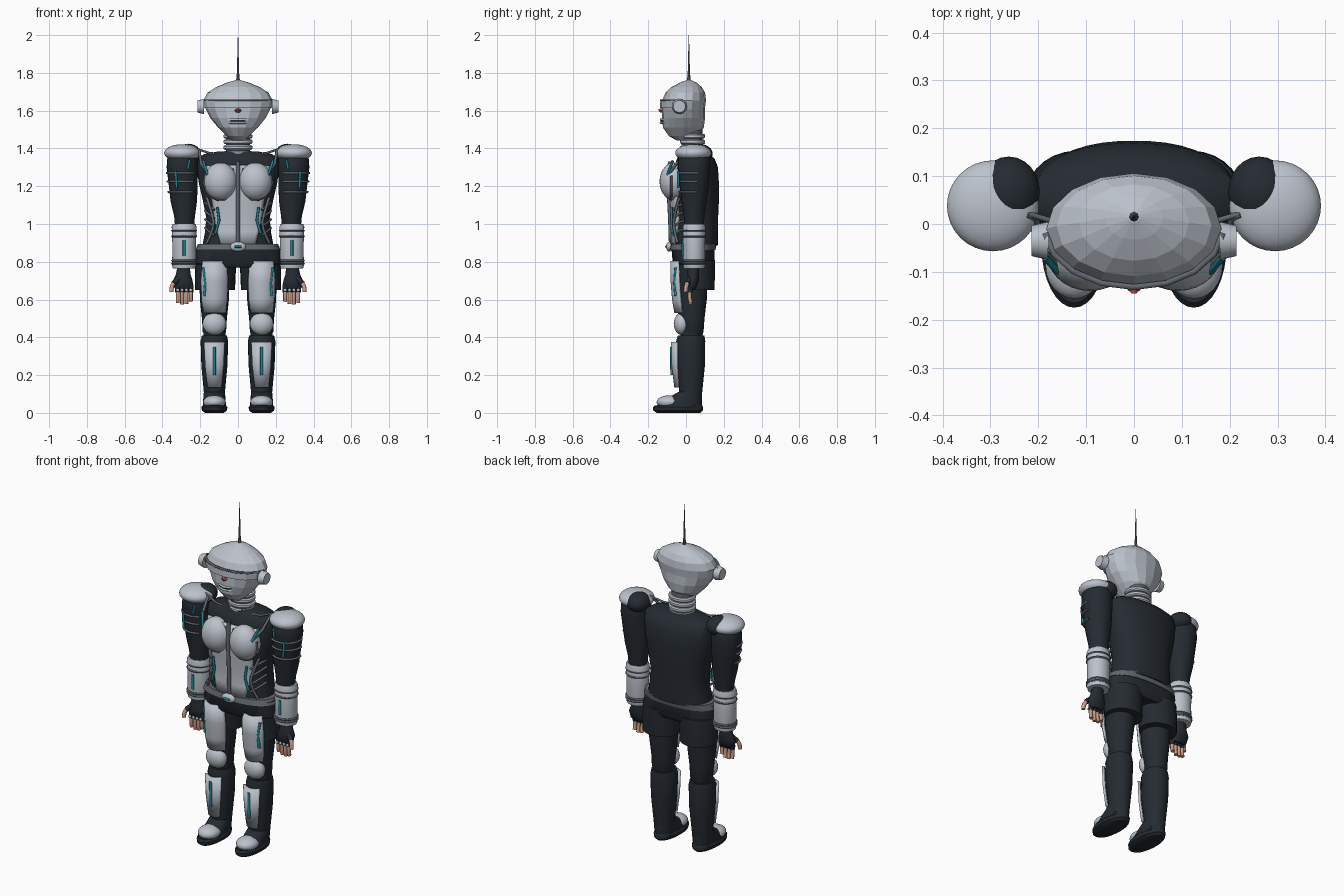
import bpy, bmesh, math
from mathutils import Vector

def mat(name, c):
    m = bpy.data.materials.new(name)
    m.diffuse_color = (*c, 1)
    return m
DARK = mat("dark_suit", (.018, .024, .031))
MID = mat("trim", (.12, .135, .16))
LIGHT = mat("armour", (.5, .54, .6))
CYAN = mat("glow", (.01, .25, .32))
SKIN = mat("skin", (.62, .33, .23))
RED = mat("red", (.6, .1, .1))

def finish(bm, name, m, smooth=True):
    bmesh.ops.recalc_face_normals(bm, faces=bm.faces)
    me = bpy.data.meshes.new(name)
    bm.to_mesh(me)
    bm.free()
    me.materials.append(m)
    if smooth:
        me.shade_smooth()
        me.set_sharp_from_angle(angle=math.radians(38))
    ob = bpy.data.objects.new(name, me)
    bpy.context.collection.objects.link(ob)
    return ob

def section(r, t, n):
    z, cx, cy, rx, ry = r[:5]
    s, c = math.sin(t), math.cos(t)
    f = (abs(s)**n + abs(c)**n) ** (-1/n)
    return (cx + rx*s*f, cy - ry*c*f, z)

def skin_rows(bm, rows, closed):
    k = len(rows[0])
    for a, b in zip(rows, rows[1:]):
        for i in range(k if closed else k-1):
            j = (i+1) % k
            bm.faces.new((a[i], a[j], b[j], b[i]))

# closed body: rings are (z, cx, cy, rx, ry)
def loft(name, rings, m, seg=28, n=2, smooth=True):
    bm = bmesh.new()
    rows = [[bm.verts.new(section(r, 2*math.pi*i/seg, n)) for i in range(seg)] for r in rings]
    skin_rows(bm, rows, True)
    bm.faces.new(rows[0])
    bm.faces.new(rows[-1])
    return finish(bm, name, m, smooth)

# curved front panel: rings add a half angle
def plate(name, rings, m, thick=.016, seg=12, n=2, turn=0, smooth=True):
    bm = bmesh.new()
    rows = [[bm.verts.new(section(r, turn + r[5]*(2*i/seg-1), n)) for i in range(seg+1)] for r in rings]
    skin_rows(bm, rows, False)
    ob = finish(bm, name, m, smooth)
    s = ob.modifiers.new("thickness", "SOLIDIFY")
    s.thickness, s.offset = thick, 0
    return ob

def ball(name, loc, r, m, seg=24):
    bm = bmesh.new()
    bmesh.ops.create_uvsphere(bm, u_segments=seg, v_segments=seg//2, radius=1)
    for v in bm.verts:
        v.co = Vector([loc[i] + v.co[i]*r[i] for i in range(3)])
    return finish(bm, name, m)

# round bar along a path
def bar(name, pts, r, m, smooth_path=False):
    cu = bpy.data.curves.new(name, "CURVE")
    cu.dimensions = "3D"
    cu.bevel_depth, cu.bevel_resolution, cu.use_fill_caps = r, 2, True
    sp = cu.splines.new("NURBS" if smooth_path else "POLY")
    sp.points.add(len(pts)-1)
    for p, q in zip(sp.points, pts):
        p.co = (*q, 1)
    if smooth_path:
        sp.use_endpoint_u, sp.order_u, sp.resolution_u = True, 3, 6
    cu.materials.append(m)
    ob = bpy.data.objects.new(name, cu)
    bpy.context.collection.objects.link(ob)
    return ob

# head, faceted
HEAD = [(1.443, 0, -.01, .035, .04), (1.465, 0, -.015, .06, .075), (1.51, 0, -.014, .105, .108),
        (1.56, 0, -.013, .146, .114), (1.61, 0, -.013, .172, .113), (1.655, 0, -.01, .183, .116),
        (1.695, 0, -.004, .162, .105), (1.725, 0, .003, .115, .08), (1.748, 0, .012, .06, .045),
        (1.762, 0, .015, .012, .012)]
loft("head", HEAD, LIGHT, seg=16, smooth=False)
plate("visor", [(1.615, 0, -.013, .176, .118, 1.45), (1.655, 0, -.01, .187, .12, 1.45)], LIGHT, .012, 8, smooth=False)
plate("visor_edge", [(1.652, 0, -.01, .186, .122, 1.5), (1.66, 0, -.01, .186, .122, 1.5)], MID, .012, 8)
loft("antenna", [(1.75, 0, .015, .011, .011), (1.8, 0, .015, .006, .006), (2.0, 0, .015, .001, .001)], MID, 8)
bar("nose_top", [(0, -.115, 1.612), (0, -.143, 1.601)], .007, RED)
ball("nose", (0, -.125, 1.60), (.018, .02, .011), RED, 8)
for z in (1.536, 1.553):
    bar("lip", [(-.045, -.115, z), (0, -.133, z), (.045, -.115, z)], .006, LIGHT)
bar("mouth", [(-.038, -.116, 1.545), (0, -.131, 1.545), (.038, -.116, 1.545)], .004, DARK)

# neck with stacked rings
loft("neck", [(1.34, 0, .035, .064, .056), (1.5, 0, .03, .064, .056)], MID)
for z in (1.375, 1.405, 1.435, 1.465):
    loft("neck_ring", [(z-.012, 0, .035, .07, .06), (z-.006, 0, .035, .077, .066),
                       (z+.006, 0, .035, .077, .066), (z+.012, 0, .035, .07, .06)], LIGHT)

# torso
loft("torso", [(.885, 0, .05, .188, .118), (.95, 0, .055, .176, .115), (1.03, 0, .055, .168, .115),
               (1.12, 0, .053, .185, .121), (1.22, 0, .05, .208, .124), (1.3, 0, .052, .218, .117),
               (1.345, 0, .052, .215, .1), (1.37, 0, .048, .18, .08), (1.385, 0, .04, .1, .062)], DARK, 40, 2.3)
plate("belly_plate", [(.895, 0, .05, .19, .124, .48), (.96, 0, .055, .18, .124, .62), (1.03, 0, .055, .172, .124, .75),
                      (1.12, 0, .053, .188, .13, .75), (1.22, 0, .05, .21, .134, .8), (1.31, 0, .052, .219, .122, .8)],
      LIGHT, .018, 14, 2.3)
bar("front_seam", [(0, -.08, .9), (0, -.084, 1.03), (0, -.093, 1.2), (0, -.085, 1.33)], .011, MID)
for s in (1, -1):
    ball("breast_plate", (s*.092, -.065, 1.225), (.089, .075, .1), LIGHT, 28)
    bar("breast_rim", [(s*(.092+.089*math.cos(a)), -.078, 1.225+.098*math.sin(a))
                       for a in [math.pi*(.75+i/10*1.35) for i in range(11)]], .006, MID)
    bar("shoulder_strap", [(s*.225, .02, 1.40), (s*.205, .012, 1.385), (s*.195, -.05, 1.32), (s*.155, -.095, 1.26)], .008, MID)
    bar("strap_light", [(s*.185, -.07, 1.335), (s*.16, -.1, 1.26)], .007, CYAN)
    bar("collar_bar", [(s*.225, .022, 1.40), (s*.15, .0, 1.375), (s*.07, -.015, 1.37)], .006, MID)
    bar("side_tube", [(s*.165, -.035, 1.14), (s*.135, -.062, 1.05), (s*.125, -.068, .98), (s*.165, -.045, .9)], .008, MID, True)
    bar("side_light", [(s*.11, -.076, 1.09), (s*.1, -.077, 1.02), (s*.12, -.073, .95)], .007, CYAN)
    for i in range(4):
        z = .94 + i*.045
        bar("rib", [(s*.125, -.068, z), (s*.158, -.035, z+.025), (s*.174, .02, z+.04)], .006, MID)

# belt and shorts
loft("belt", [(.862, 0, .035, .226, .121), (.895, 0, .042, .212, .12)], MID, 40, 2.5)
ball("buckle", (0, -.088, .88), (.042, .018, .026), LIGHT)
bar("buckle_light", [(-.018, -.106, .88), (.018, -.106, .88)], .006, CYAN)
loft("shorts_waist", [(.77, 0, .04, .2, .095), (.79, 0, .04, .226, .11), (.88, 0, .037, .22, .115)], DARK, 40, 2.5)

for s in (1, -1):
    # ears
    bm = bmesh.new()
    bmesh.ops.create_cone(bm, cap_ends=True, segments=20, radius1=.04, radius2=.032, depth=.035)
    for v in bm.verts:
        v.co = Vector((s*(.197+v.co.z), -.035+v.co.x, 1.622+v.co.y))
    finish(bm, "ear_disc", LIGHT)

    # legs
    c = s*.125
    loft("shorts_leg", [(.65, s*.121, .055, .106, .095), (.72, s*.121, .053, .107, .1),
                        (.81, s*.115, .048, .11, .105)], DARK)
    loft("thigh", [(.41, c, .037, .05, .05), (.43, c, .035, .062, .058), (.5, c, .03, .066, .068),
                   (.6, c, .03, .077, .08), (.8, c, .03, .08, .085)], DARK)
    plate("thigh_plate", [(.53, c, .025, .066, .08, .95), (.6, c, .025, .078, .092, .95),
                          (.7, c, .02, .083, .095, .95), (.805, c, .02, .076, .095, .9)], LIGHT, .014)
    bar("thigh_light", [(s*.178, -.055, .62), (s*.172, -.06, .69), (s*.182, -.054, .77)], .008, CYAN)
    ball("knee_pad", (c, -.022, .472), (.063, .043, .06), LIGHT)
    loft("knee_joint", [(.37, c, .028, .055, .055), (.45, c, .03, .06, .06)], DARK)
    loft("shin", [(.05, c, .025, .052, .055), (.1, c, .025, .055, .06), (.25, c, .025, .069, .075),
                  (.38, c, .025, .073, .077), (.41, c, .027, .066, .07)], DARK)
    plate("shin_plate", [(.135, c, .02, .056, .075, .62), (.25, c, .02, .068, .089, .72),
                         (.375, c, .02, .074, .092, .75)], LIGHT, .014)
    bar("shin_light", [(c, -.075, .2), (c, -.077, .35)], .008, CYAN)

    # shoes
    loft("sole", [(.0, c, -.04, .05, .115), (.012, c, -.042, .066, .131), (.03, c, -.042, .069, .133),
                  (.04, c, -.04, .062, .125)], DARK, 32)
    loft("shoe", [(.035, c, -.038, .062, .122), (.06, c, -.02, .06, .105), (.085, c, .0, .058, .085),
                  (.11, c, .02, .056, .062)], DARK, 32)
    ball("toe_cap", (c, -.088, .057), (.06, .068, .036), LIGHT)

    # arms
    a, y = s*.285, .043
    loft("upper_arm", [(.98, s*.283, y, .05, .05), (1.04, s*.283, y, .055, .055), (1.12, s*.287, y, .07, .066),
                       (1.2, s*.29, y, .076, .076), (1.3, s*.295, y, .083, .086), (1.35, s*.294, y, .08, .084),
                       (1.385, s*.288, y+.005, .062, .065), (1.4, s*.28, y+.01, .03, .03)], DARK)
    ball("shoulder_cap", (s*.295, .038, 1.376), (.096, .095, .046), LIGHT, 32)
    ball("shoulder_joint", (s*.262, .068, 1.372), (.065, .073, .053), DARK)
    for z, r in ((1.17, .077), (1.225, .081), (1.27, .085)):
        bar("arm_rib", [(s*(.291+r*math.sin(t)), y-r*math.cos(t), z) for t in [i*.25-.7 for i in range(11)]], .006, MID)
    bar("arm_light", [(s*.325, y-.085, 1.19), (s*.33, y-.084, 1.28)], .007, CYAN)
    bar("arm_light_top", [(s*.265, y-.085, 1.29), (s*.255, y-.08, 1.34)], .006, CYAN)
    loft("forearm", [(.765, a, y, .05, .05), (.765, a, y, .06, .055), (.78, a, y, .064, .058), (.88, a, y, .062, .058),
                     (.985, a, y, .066, .06), (1.0, a, y, .06, .055)], LIGHT)
    for z in (.79, .805, .935, .965):
        loft("cuff_ring", [(z-.006, a, y, .064, .059), (z, a, y, .069, .064), (z+.006, a, y, .064, .059)], MID)
    bar("forearm_light", [(a, y-.058, .83), (a, y-.058, .915)], .008, CYAN)

    # gloved hands
    loft("glove", [(.65, s*.285, .03, .042, .014), (.665, s*.288, .03, .05, .026), (.7, s*.292, .035, .052, .033),
                   (.73, s*.29, .038, .04, .03), (.775, s*.288, .04, .032, .03)], DARK, 20)
    for i, tip in enumerate((.592, .578, .576, .584)):
        x = s*(.25 + i*.023)
        bar("glove_finger", [(x, .025, .68), (x, .02, .638)], .0135, DARK)
        bar("finger", [(x, .02, .645), (x, .017, .61), (x, .025, tip)], .0105, SKIN, True)
        ball("knuckle", (x, .005, .65), (.009, .008, .009), LIGHT, 10)
    bar("glove_thumb", [(s*.315, .02, .71), (s*.342, .008, .685)], .015, DARK)
    bar("thumb", [(s*.335, .01, .692), (s*.354, .0, .675), (s*.352, -.002, .64)], .0115, SKIN, True)
